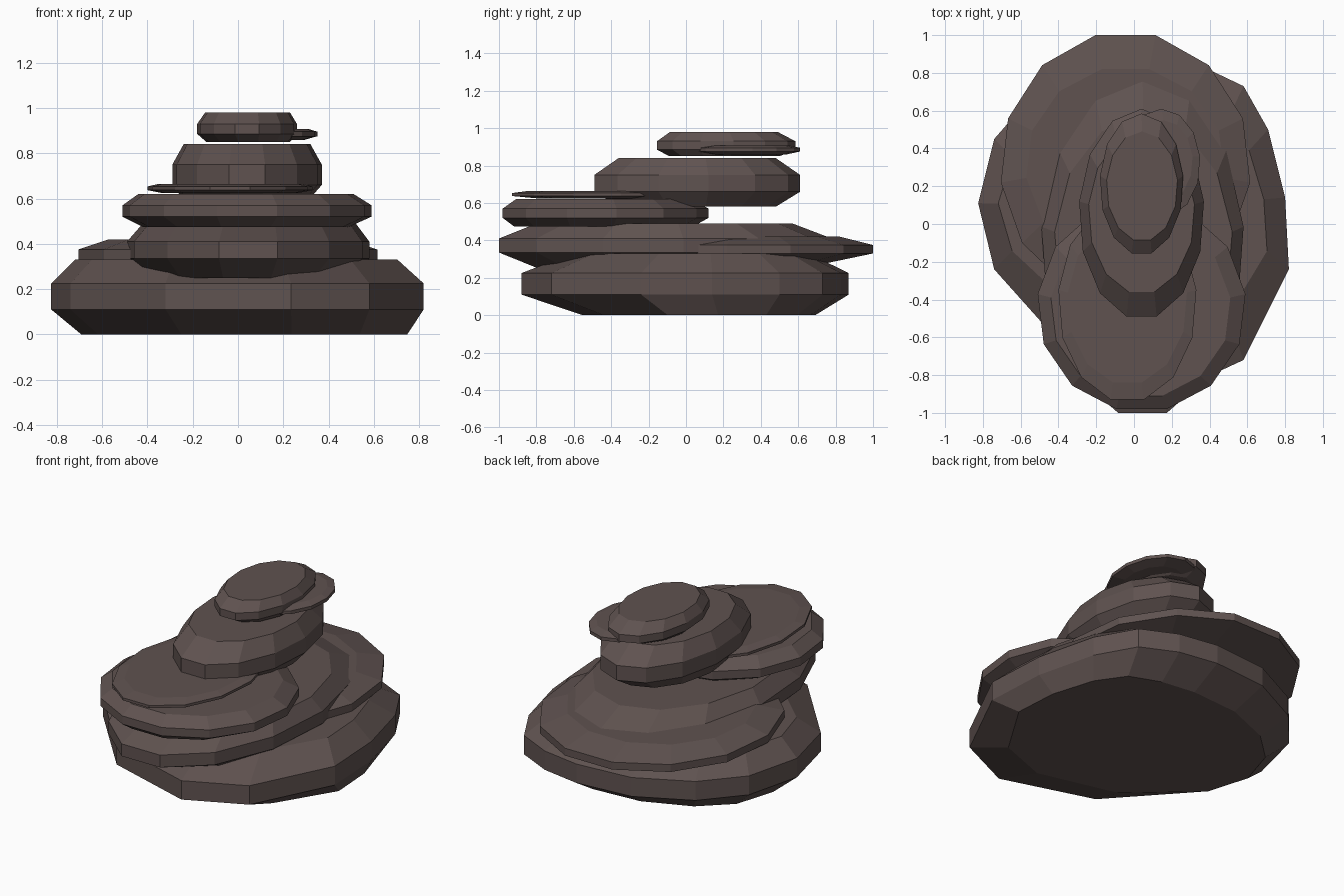
import bpy, bmesh, math

if "Cube" in bpy.data.objects:
    bpy.data.objects.remove(bpy.data.objects["Cube"])

mat = bpy.data.materials.new("dark_stone")
mat.diffuse_color = (0.115, 0.085, 0.08, 1)
mat.use_nodes = True
mat.node_tree.nodes["Principled BSDF"].inputs["Base Color"].default_value = mat.diffuse_color


def loft(name, rings):
    """Flat-faced slab from stacked rings of equal point count."""
    bm = bmesh.new()
    loops = [[bm.verts.new(p) for p in ring] for ring in rings]
    n = len(loops[0])
    for lo, hi in zip(loops, loops[1:]):
        for i in range(n):
            j = (i + 1) % n
            bm.faces.new((lo[i], lo[j], hi[j], hi[i]))
    bm.faces.new(loops[0][::-1])
    bm.faces.new(loops[-1])
    bmesh.ops.recalc_face_normals(bm, faces=bm.faces)
    me = bpy.data.meshes.new(name)
    bm.to_mesh(me)
    bm.free()
    me.materials.append(mat)
    ob = bpy.data.objects.new(name, me)
    bpy.context.collection.objects.link(ob)


def fit(points, lo, hi):
    """Rescale one coordinate list to the range lo..hi."""
    a, b = min(points), max(points)
    return [lo + (p - a) / (b - a) * (hi - lo) for p in points]


def slab(name, zs, mid, bottom, top, flat_back=False, n=13):
    """Oval slab; mid, bottom, top are (x0, x1, y0, y1) extents of its rings."""
    start = math.pi / 2 if flat_back else -math.pi / 2
    ang = [start + (2 * i + 1) * math.pi / n for i in range(n)]
    rings = []
    for z, (x0, x1, y0, y1) in zip(zs, (bottom, mid, mid, top)):
        xs = fit([math.cos(a) for a in ang], x0, x1)
        ys = fit([math.sin(a) for a in ang], y0, y1)
        rings.append([(x, y, z) for x, y in zip(xs, ys)])
    loft(name, rings)


# irregular base stone
outline = [(.58, -.72), (.82, -.24), (.80, .14), (.71, .50), (.58, .73),
           (.37, .83), (.13, .87), (-.22, .84), (-.54, .68), (-.74, .45),
           (-.825, .11), (-.74, -.24), (-.32, -.71), (.235, -.88)]
base_rings = []
for z, sx, sy, dx, dy in ((0, .875, .71, .03, .073), (.11, 1, 1, 0, 0),
                          (.225, 1, 1, 0, 0), (.33, .865, .72, -.005, .03)):
    base_rings.append([(x * sx + dx, y * sy + dy, z) for x, y in outline])
loft("base_stone", base_rings)

# wide slabs leaning to the back and to the front
slab("back_slab", (.28, .33, .375, .42), (-.705, .615, -.41, 1.0),
     (-.55, .46, -.22, .76), (-.57, .48, -.22, .82), flat_back=True)
slab("front_slab", (.25, .335, .41, .49), (-.49, .58, -1.0, .78),
     (-.40, .48, -.79, .58), (-.42, .52, -.80, .57))

# middle slab and the thin plate on it
slab("middle_slab", (.475, .52, .57, .62), (-.51, .59, -.98, .12),
     (-.42, .49, -.92, .04), (-.44, .51, -.91, .03))
slab("thin_plate", (.625, .637, .653, .665), (-.40, .33, -.93, .12),
     (-.34, .27, -.80, .02), (-.35, .28, -.84, .02))

# upper stones and a thin chip
slab("upper_stone", (.58, .66, .75, .84), (-.29, .37, -.49, .61),
     (-.23, .30, -.36, .48), (-.24, .32, -.36, .48))
slab("thin_chip", (.858, .875, .895, .908), (-.06, .35, .04, .61),
     (.0, .29, .13, .53), (.0, .31, .12, .55))
slab("top_stone", (.85, .885, .93, .98), (-.18, .26, -.155, .585),
     (-.14, .23, -.09, .50), (-.145, .23, -.085, .49))
